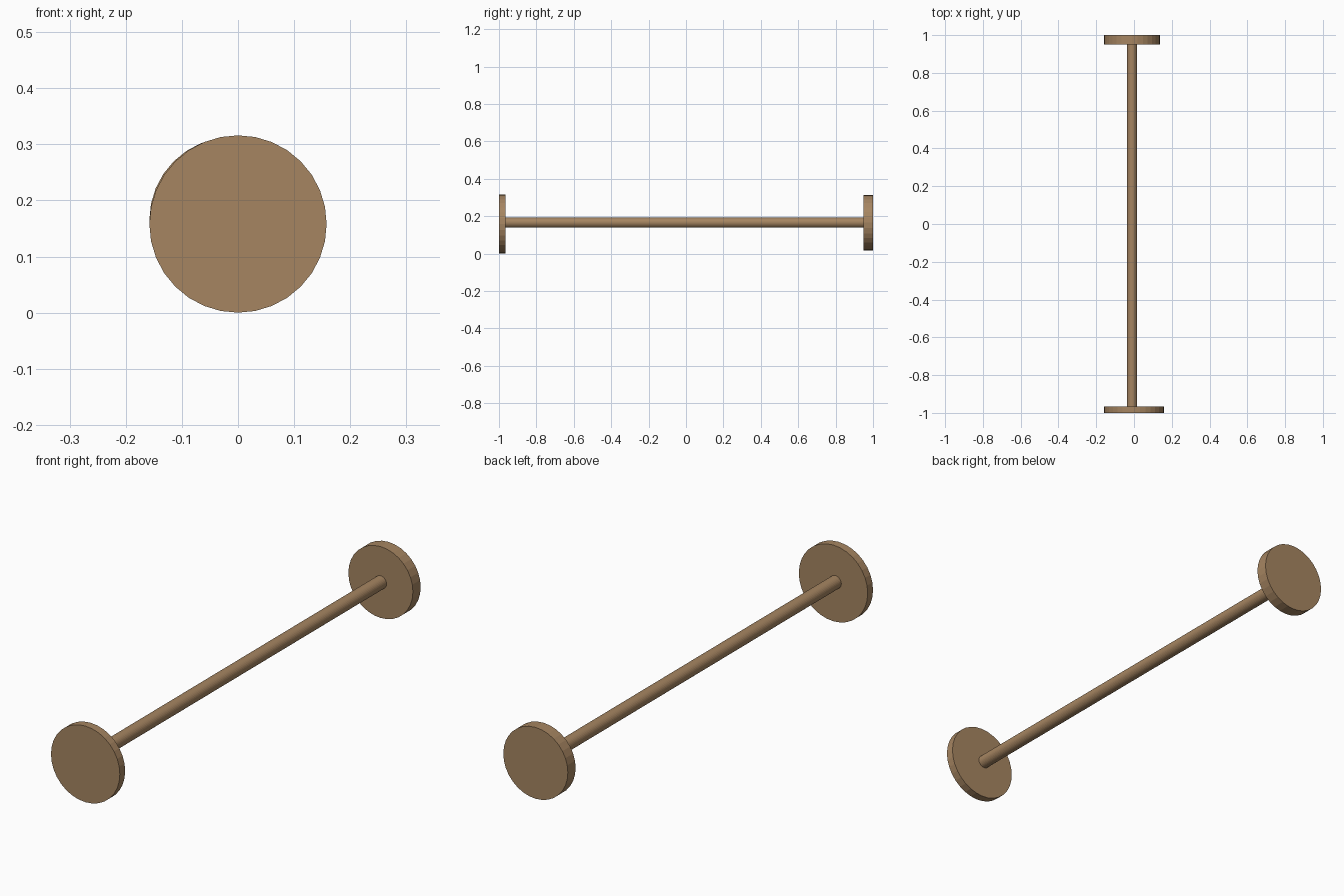
import bpy
import math

if "Cube" in bpy.data.objects:
    bpy.data.objects.remove(bpy.data.objects["Cube"])


def cylinder(name, x, z, radius, y0, y1, sides=32):
    """Flat-shaded cylinder lying along y, with a vertex pointing up."""
    bpy.ops.mesh.primitive_cylinder_add(
        vertices=sides, radius=radius, depth=y1 - y0,
        location=(x, (y0 + y1) / 2, z), rotation=(math.pi / 2, 0, 0))
    obj = bpy.context.object
    obj.name = name
    obj.data.materials.append(wood)
    return obj


wood = bpy.data.materials.new("wood")
wood.diffuse_color = (0.38, 0.235, 0.12, 1)
wood.use_nodes = True
wood.node_tree.nodes["Principled BSDF"].inputs["Base Color"].default_value = wood.diffuse_color

# Thin, slightly larger front disc
cylinder("front_disc", 0, 0.158, 0.158, -1.0, -0.965)
# Thicker back disc, sharing the rod's axis
cylinder("back_disc", -0.01, 0.165, 0.148, 0.949, 1.0)
# Connecting rod, just seated in both discs
cylinder("rod", -0.01, 0.165, 0.027, -0.967, 0.951)
